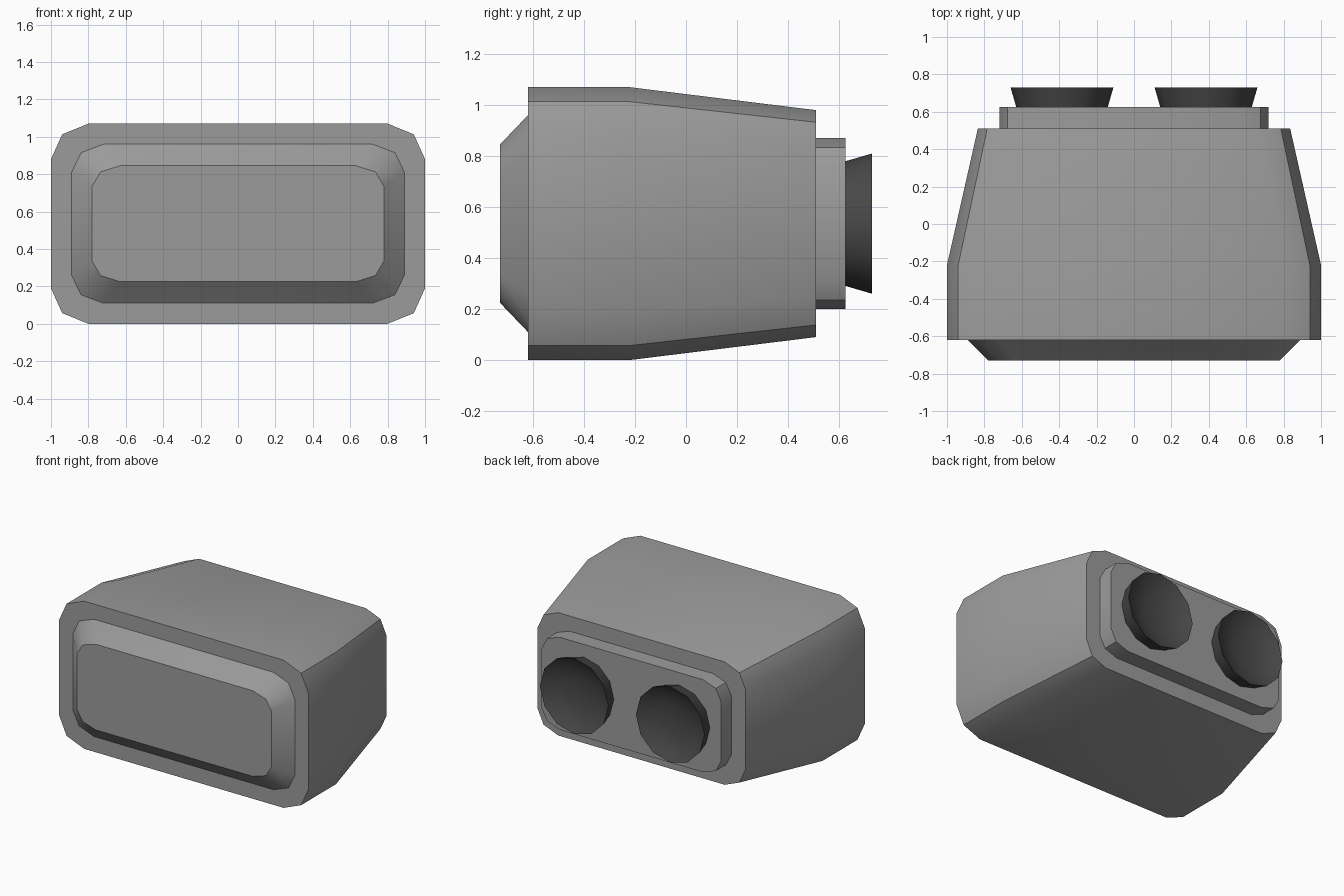
import bpy, bmesh, math

if "Cube" in bpy.data.objects:
    bpy.data.objects.remove(bpy.data.objects["Cube"])

CZ = 0.535  # height of the optical axis


def material(name, value):
    m = bpy.data.materials.new(name)
    m.diffuse_color = (value, value, value, 1)
    m.use_nodes = True
    m.node_tree.nodes["Principled BSDF"].inputs["Base Color"].default_value = m.diffuse_color
    return m


body_grey = material("body grey", 0.33)
rubber = material("dark rubber", 0.065)


def rounded_ring(y, hx, hz, cx, cz):
    """Rectangle in the XZ plane with two-segment rounded corners."""
    corner = [(hx - cx, hz), (hx - 0.3 * cx, hz - 0.3 * cz), (hx, hz - cz)]
    pts = corner + [(x, -z) for x, z in reversed(corner)]
    pts += [(-x, -z) for x, z in corner] + [(-x, z) for x, z in reversed(corner)]
    return [(x, y, CZ + z) for x, z in pts]


def circle_ring(y, r, cx, n=12):
    return [(cx + r * math.cos(2 * math.pi * i / n), y,
             CZ + r * math.sin(2 * math.pi * i / n)) for i in range(n)]


def loft(name, rings, mat):
    """Skin a chain of rings and cap both ends."""
    bm = bmesh.new()
    loops = [[bm.verts.new(p) for p in ring] for ring in rings]
    for a, b in zip(loops, loops[1:]):
        n = len(a)
        for i in range(n):
            j = (i + 1) % n
            bm.faces.new((a[i], a[j], b[j], b[i]))
    bm.faces.new(loops[0])
    bm.faces.new(loops[-1])
    bmesh.ops.recalc_face_normals(bm, faces=bm.faces)
    me = bpy.data.meshes.new(name)
    bm.to_mesh(me)
    bm.free()
    me.materials.append(mat)
    ob = bpy.data.objects.new(name, me)
    bpy.context.collection.objects.link(ob)
    bpy.ops.object.select_all(action='DESELECT')
    ob.select_set(True)
    bpy.context.view_layer.objects.active = ob
    bpy.ops.object.shade_smooth_by_angle(angle=math.radians(35))
    return ob


# Housing: raised front panel, straight section, taper, rear plate
loft("housing", [
    rounded_ring(-0.73, 0.78, 0.31, 0.15, 0.11),
    rounded_ring(-0.62, 0.89, 0.425, 0.17, 0.15),
    rounded_ring(-0.62, 1.0, 0.535, 0.20, 0.19),
    rounded_ring(-0.22, 1.0, 0.535, 0.20, 0.19),
    rounded_ring(0.51, 0.835, 0.445, 0.167, 0.158),
    rounded_ring(0.51, 0.72, 0.335, 0.145, 0.12),
    rounded_ring(0.625, 0.72, 0.335, 0.145, 0.12),
], body_grey)

# Flared eyecups with a shallow dished inside
for side, x in (("left", -0.385), ("right", 0.385)):
    loft(side + "_eyecup", [
        circle_ring(0.62, 0.243, x),
        circle_ring(0.73, 0.275, x),
        circle_ring(0.69, 0.215, x),
        circle_ring(0.665, 0.11, x),
        circle_ring(0.66, 0.02, x),
    ], rubber)
